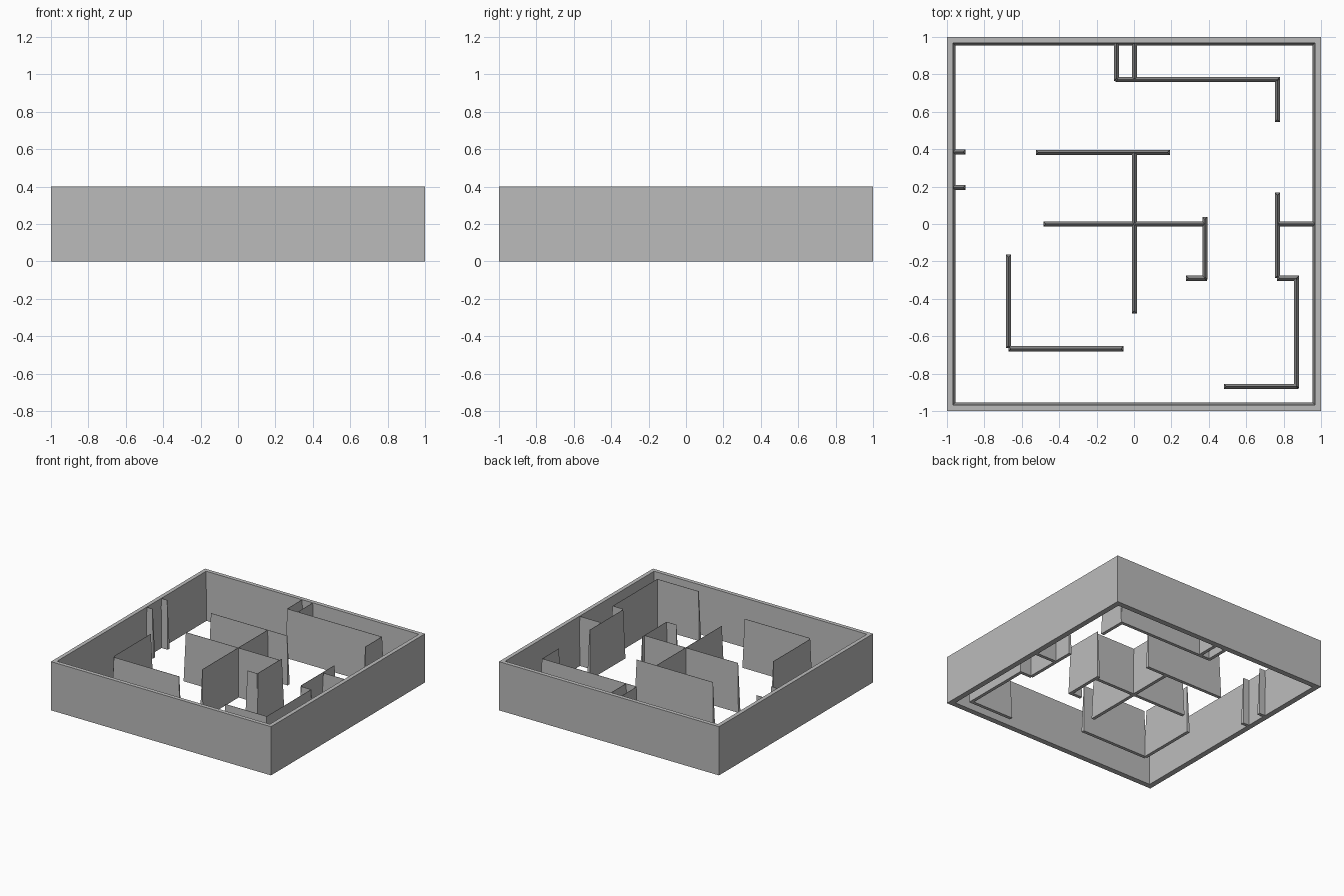
import bpy
import bmesh

cube = bpy.data.objects.get("Cube")
if cube:
    bpy.data.objects.remove(cube, do_unlink=True)

HEIGHT = 0.4
DRAFT = 0.012        # every inner face leans in by this much towards the top
HALF_WIDTH = 0.0135  # half thickness of a partition at its base

grey = bpy.data.materials.new("plain grey")
grey.use_nodes = True
colour = (0.5, 0.5, 0.5, 1)
grey.diffuse_color = colour
grey.node_tree.nodes["Principled BSDF"].inputs["Base Color"].default_value = colour


def finish(name, bm):
    bmesh.ops.recalc_face_normals(bm, faces=bm.faces)
    mesh = bpy.data.meshes.new(name)
    bm.to_mesh(mesh)
    bm.free()
    mesh.materials.append(grey)
    bpy.context.collection.objects.link(bpy.data.objects.new(name, mesh))


def ring(bm, x0, x1, y0, y1, z):
    corners = ((x0, y0), (x1, y0), (x1, y1), (x0, y1))
    return [bm.verts.new((x, y, z)) for x, y in corners]


def bridge(bm, a, b):
    for i in range(4):
        j = (i + 1) % 4
        bm.faces.new((a[i], a[j], b[j], b[i]))


def partition(name, x0, x1, y0, y1):
    """Drafted wall, wide at the base and narrow at the top."""
    bm = bmesh.new()
    low = ring(bm, x0, x1, y0, y1, 0)
    high = ring(bm, x0 + DRAFT, x1 - DRAFT, y0 + DRAFT, y1 - DRAFT, HEIGHT)
    bridge(bm, low, high)
    bm.faces.new(low)
    bm.faces.new(high)
    finish(name, bm)


# Outer frame: upright outside, drafted inside, open top and bottom
bm = bmesh.new()
inner = 0.967
loops = [ring(bm, -r, r, -r, r, z) for r, z in
         ((1, 0), (1, HEIGHT), (inner, HEIGHT), (inner - DRAFT, 0))]
for i in range(4):
    bridge(bm, loops[i], loops[(i + 1) % 4])
finish("outer_frame", bm)

# Partitions running left to right: y, start x, end x
across = {
    "back_corridor_wall": (0.772, -0.1, 0.78),
    "centre_back_wall": (0.383, -0.525, 0.192),
    "centre_cross_wall": (0, -0.485, 0.39),
    "centre_hook_end": (-0.29, 0.278, 0.39),
    "side_step_wall": (-0.29, 0.765, 0.882),
    "front_corner_wall": (-0.868, 0.48, 0.88),
    "front_bay_wall": (-0.667, -0.672, -0.055),
    "side_stub_wall": (0, 0.765, 0.975),
    "back_fin": (0.385, -0.975, -0.9),
    "front_fin": (0.195, -0.975, -0.9),
}
for name, (y, a, b) in across.items():
    partition(name, a, b, y - HALF_WIDTH, y + HALF_WIDTH)

# Partitions running front to back: x, start y, end y
along = {
    "back_niche_outer_wall": (-0.094, 0.765, 0.975),
    "back_niche_inner_wall": (0.003, 0.765, 0.975),
    "back_corridor_end": (0.767, 0.545, 0.78),
    "centre_spine_wall": (0.002, -0.478, 0.39),
    "centre_hook_wall": (0.379, -0.298, 0.038),
    "side_bay_wall": (0.767, -0.29, 0.168),
    "side_corner_wall": (0.869, -0.878, -0.285),
    "front_bay_side": (-0.671, -0.664, -0.163),
}
for name, (x, a, b) in along.items():
    partition(name, x - HALF_WIDTH, x + HALF_WIDTH, a, b)
